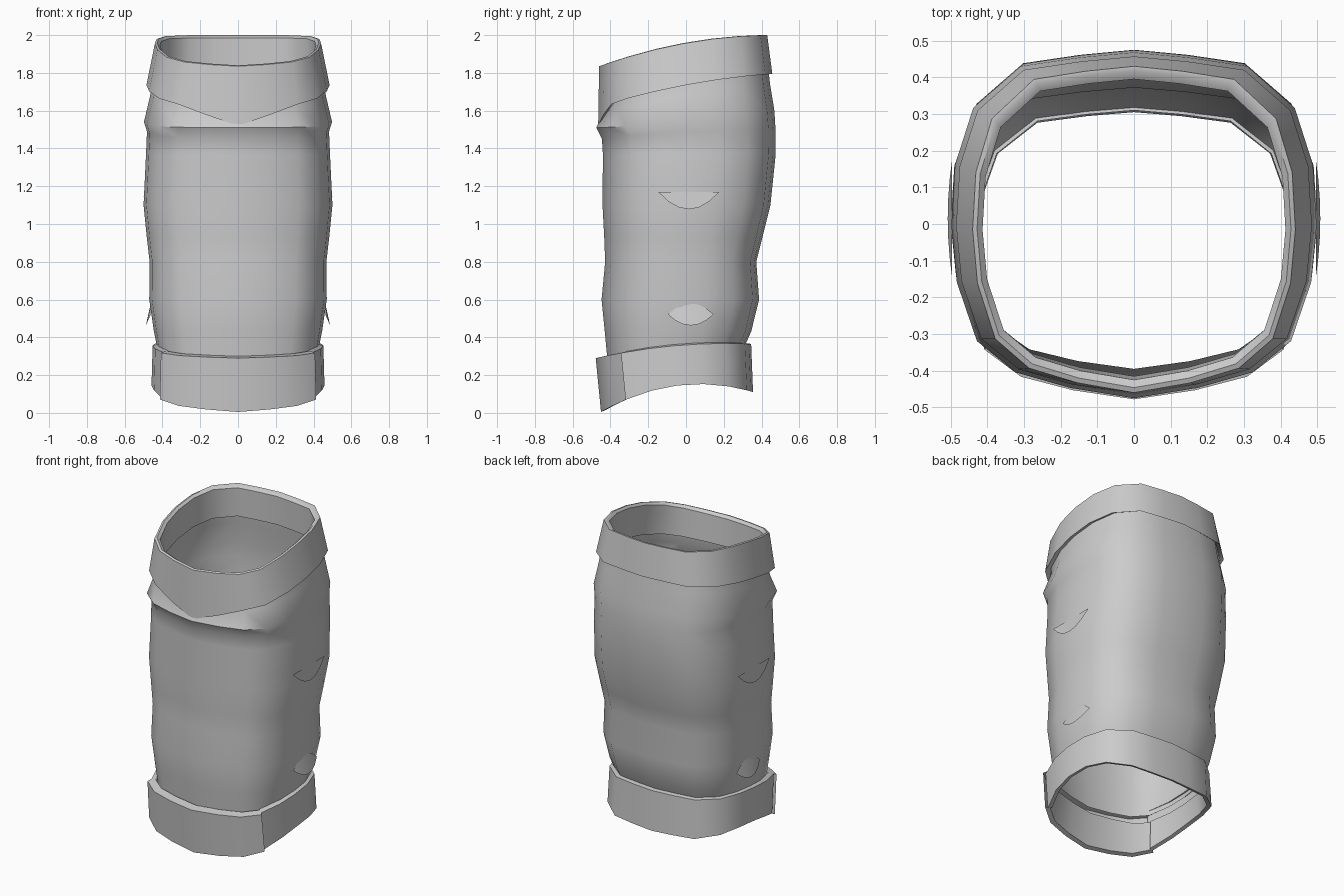
import bpy, bmesh, math

if "Cube" in bpy.data.objects:
    bpy.data.objects.remove(bpy.data.objects["Cube"])

cloth = bpy.data.materials.new("grey cloth")
cloth.diffuse_color = (0.6, 0.6, 0.6, 1)
cloth.use_nodes = True
cloth.node_tree.nodes["Principled BSDF"].inputs["Base Color"].default_value = cloth.diffuse_color

# Rounded-square section, front centre to back centre, mirrored to a full loop
half = [(0, -1), (.35, -.94), (.65, -.85), (.86, -.67), (.97, -.33), (1, 0),
        (.98, .35), (.88, .68), (.62, .92), (.3, .97), (0, 1)]
section = half + [(-x, y) for x, y in half[-2:0:-1]]
N = len(section)


def finish(name, bm):
    me = bpy.data.meshes.new(name)
    bm.to_mesh(me)
    bm.free()
    me.materials.append(cloth)
    ob = bpy.data.objects.new(name, me)
    bpy.context.collection.objects.link(ob)
    bpy.ops.object.select_all(action='DESELECT')
    ob.select_set(True)
    bpy.context.view_layer.objects.active = ob
    bpy.ops.object.shade_smooth_by_angle(angle=math.radians(45))
    return ob


def ring(hw, yf, yb, zf, zm, zb, dip=0):
    """Section scaled to half width and front/back depth; height curves front-mid-back."""
    pts = []
    for u, v in section:
        y = (yf + yb) / 2 + v * (yb - yf) / 2
        z = zm + v * (zb - zf) / 2 + v * v * ((zf + zb) / 2 - zm)
        if v < 0:
            z -= dip * max(0, 1 - abs(u) / .7)
        pts.append((hw * u, y, z))
    return pts


def loft(name, rings, cols=None):
    """Skin the rings top to bottom, around the whole loop or a run of columns."""
    bm = bmesh.new()
    cols = cols or list(range(N)) + [0]
    closed = cols[0] == cols[-1]
    rows = []
    for r in rings:
        row = [bm.verts.new(r[c]) for c in (cols[:-1] if closed else cols)]
        rows.append(row + row[:1] if closed else row)
    for a, b in zip(rows, rows[1:]):
        for i in range(len(a) - 1):
            bm.faces.new((a[i], b[i], b[i + 1], a[i + 1]))
    return finish(name, bm)


# Main sleeve tube, with a gathered fold under the collar
loft("sleeve_body", [
    ring(.452, -.425, .435, 1.72, 1.78, 1.83),
    ring(.465, -.43, .445, 1.60, 1.68, 1.74),
    ring(.498, -.475, .468, 1.51, 1.54, 1.60),
    ring(.482, -.445, .474, 1.45, 1.49, 1.50),
    ring(.487, -.440, .475, 1.37, 1.37, 1.37),
    ring(.500, -.442, .447, 1.10, 1.10, 1.10),
    ring(.483, -.433, .405, .93, .93, .93),
    ring(.468, -.428, .372, .80, .80, .80),
    ring(.470, -.447, .387, .60, .60, .60),
    ring(.445, -.430, .345, .43, .43, .43),
    ring(.425, -.415, .305, .27, .33, .34)])

# Turned-over collar: lower edge, outer wall, rim, inner wall
loft("collar", [
    ring(.455, -.43, .44, 1.65, 1.75, 1.81, .09),
    ring(.485, -.465, .457, 1.62, 1.735, 1.795, .10),
    ring(.440, -.460, .430, 1.835, 1.955, 2.0),
    ring(.428, -.446, .418, 1.84, 1.958, 2.0),
    ring(.413, -.425, .395, 1.825, 1.945, 1.985),
    ring(.425, -.415, .40, 1.65, 1.75, 1.80)])

# Hem cuff, split at both front corners
cuff = [
    ring(.425, -.425, .310, .30, .365, .37),
    ring(.452, -.478, .345, .29, .355, .365),
    ring(.458, -.450, .355, .005, .145, .11),
    ring(.435, -.425, .330, .015, .15, .12),
    ring(.418, -.395, .315, .22, .28, .28)]
loft("cuff_back", cuff, list(range(3, N - 2)))
panel = [[(x * 1.05, y, z) for x, y, z in r] for r in cuff]
panel[2] = [(x, y, max(0, z)) for x, y, z in panel[2]]
loft("cuff_front", panel, [N - 3, N - 2, N - 1, 0, 1, 2, 3])


# Small raised folds on each side
def fold(name, side, yc, width, ztop, zlow, x_edge, x_out, arch):
    bm = bmesh.new()
    steps = 6
    top, low = [], []
    for i in range(steps + 1):
        t = i / steps * 2 - 1
        k = 1 - t * t
        mid = (ztop + zlow) / 2 if arch else ztop
        y = yc + t * width / 2
        x = x_edge + (x_out - x_edge) * k
        top.append(bm.verts.new((side * x_edge, y, mid + (ztop - mid) * k)))
        low.append(bm.verts.new((side * x, y, mid + (zlow - mid) * k - .002)))
    for i in range(steps):
        bm.faces.new((top[i], low[i], low[i + 1], top[i + 1]))
    bmesh.ops.recalc_face_normals(bm, faces=bm.faces)
    return finish(name, bm)


for side, tag in ((1, "right"), (-1, "left")):
    fold("elbow_fold_" + tag, side, .015, .32, 1.17, 1.08, .496, .508, False)
    fold("lower_fold_" + tag, side, .025, .24, .58, .465, .462, .488, True)
